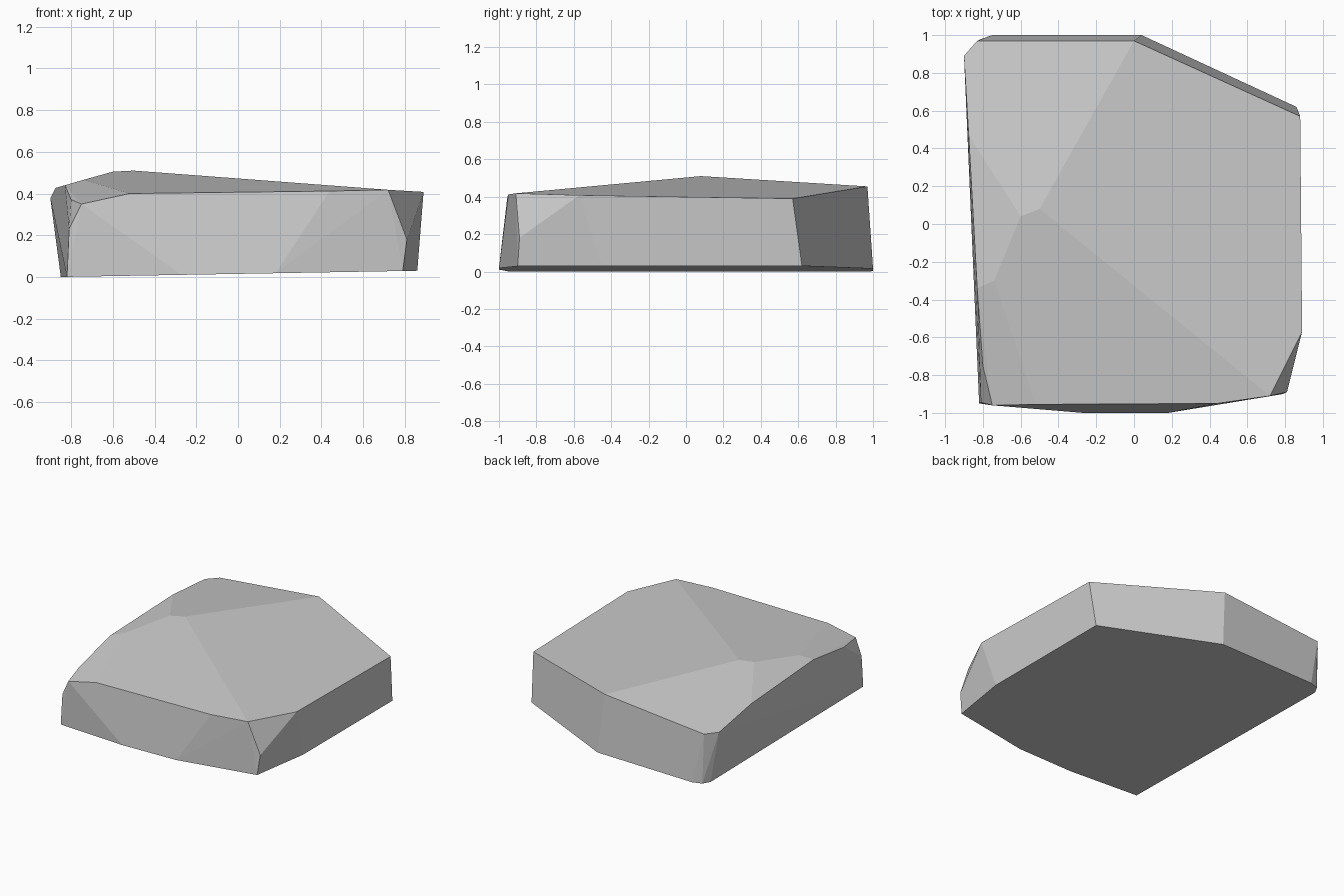
import bpy, bmesh, math

# Corner points of the chipped slab; the convex hull gives its flat facets
base = [(-0.82, -0.95), (-0.27, -1.0), (0.18, -1.0), (0.79, -0.90), (0.86, -0.45),
        (0.86, 0.62), (0.04, 1.0), (-0.75, 1.0), (-0.82, 0.975), (-0.85, 0.92)]
upper = [
    # front-left chipped corner
    (-0.81, -0.945, 0.23), (-0.80, -0.75, 0.37), (-0.75, -0.96, 0.35),
    # front rim and front-right chip
    (-0.52, -0.955, 0.40), (0.44, -0.95, 0.412), (0.72, -0.91, 0.418),
    (0.81, -0.89, 0.18), (0.89, -0.57, 0.408),
    # right and back rim
    (0.88, 0.57, 0.39), (0.0, 0.97, 0.455), (-0.83, 0.97, 0.376),
    # left rim
    (-0.90, 0.89, 0.378), (-0.875, 0.47, 0.427), (-0.83, -0.34, 0.44),
    # low ridge on top
    (-0.74, -0.30, 0.466), (-0.60, 0.04, 0.505), (-0.50, 0.08, 0.51),
]

bm = bmesh.new()
# The underside is tilted slightly, rising to the right
for x, y in base:
    bm.verts.new((x, y, max(0, 0.0175 * (x + 0.85))))
for p in upper:
    bm.verts.new(p)
res = bmesh.ops.convex_hull(bm, input=bm.verts[:])
loose = [v for v in bm.verts if not v.link_faces]
bmesh.ops.delete(bm, geom=loose, context='VERTS')

# Merge nearly coplanar triangles into larger facets
bmesh.ops.dissolve_limit(bm, angle_limit=math.radians(1.5),
                         verts=bm.verts[:], edges=bm.edges[:])
bmesh.ops.recalc_face_normals(bm, faces=bm.faces[:])

mesh = bpy.data.meshes.new("stone_slab")
bm.to_mesh(mesh)
bm.free()
bpy.context.collection.objects.link(bpy.data.objects.new("stone_slab", mesh))
